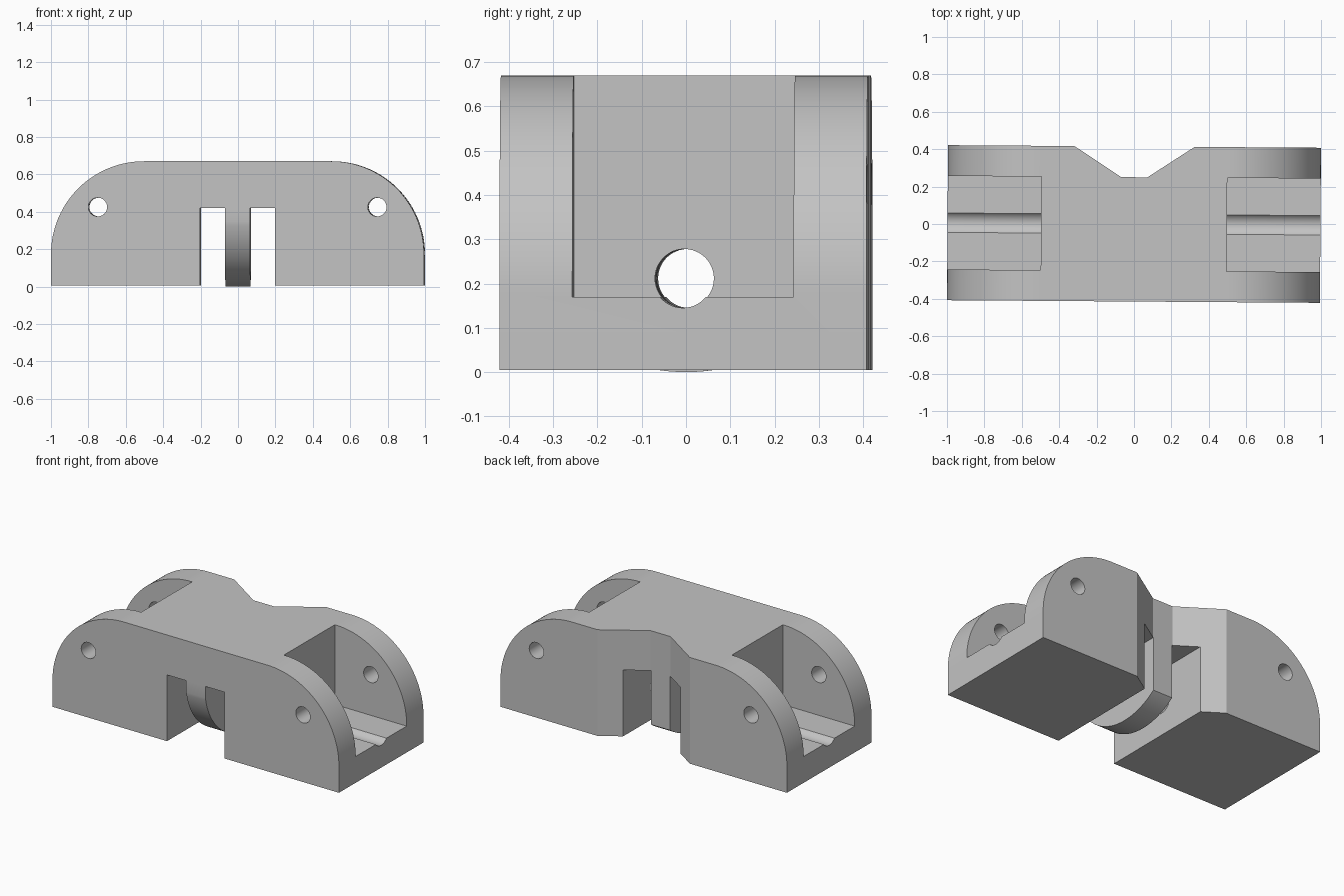
import bpy, bmesh
from math import sin, cos, pi, radians
from mathutils import Matrix

cube = bpy.data.objects.get("Cube")
if cube:
    bpy.data.objects.remove(cube, do_unlink=True)

HALF_X, HALF_Y = 0.997, 0.4145
BASE, TOP, SLOT_TOP, FLOOR = 0.005, 0.67, 0.42, 0.17

grey = bpy.data.materials.new("matte_grey")
grey.use_nodes = True
colour = (0.55, 0.55, 0.55, 1)
grey.diffuse_color = colour
grey.node_tree.nodes["Principled BSDF"].inputs["Base Color"].default_value = colour


def prism(name, outline, axis, lo, hi):
    """Extrude a 2D outline along an axis (x: yz, y: xz, z: xy outline)."""
    place = {"x": lambda a, b: (lo, a, b),
             "y": lambda a, b: (a, lo, b),
             "z": lambda a, b: (a, b, lo)}[axis]
    bm = bmesh.new()
    face = bm.faces.new([bm.verts.new(place(a, b)) for a, b in outline])
    new = bmesh.ops.extrude_face_region(bm, geom=[face])["geom"]
    step = [(hi - lo) * (axis == k) for k in "xyz"]
    bmesh.ops.translate(bm, vec=step, verts=[g for g in new if isinstance(g, bmesh.types.BMVert)])
    bmesh.ops.recalc_face_normals(bm, faces=bm.faces)
    mesh = bpy.data.meshes.new(name)
    bm.to_mesh(mesh)
    bm.free()
    mesh.materials.append(grey)
    obj = bpy.data.objects.new(name, mesh)
    bpy.context.collection.objects.link(obj)
    return obj


def arc(cx, cz, r, start, end, steps):
    angles = [radians(start + (end - start) * i / steps) for i in range(steps + 1)]
    return [(cx + r * cos(a), cz + r * sin(a)) for a in angles]


def circle(cx, cz, r, steps=48):
    return arc(cx, cz, r, 0, 360, steps)[:-1]


def rect(a0, a1, b0, b1):
    return [(a0, b0), (a1, b0), (a1, b1), (a0, b1)]


def carve(obj, cutters):
    bpy.context.view_layer.objects.active = obj
    for cutter in cutters:
        mod = obj.modifiers.new(cutter.name, "BOOLEAN")
        mod.operation, mod.solver, mod.object = "DIFFERENCE", "EXACT", cutter
        bpy.ops.object.modifier_apply(modifier=mod.name)


# Body: long block with two quarter-round upper corners
corner = HALF_X - 0.5
right = arc(0.5, TOP - corner, corner, 0, 90, 48)
left = [(-x, z) for x, z in reversed(right)]
body = prism("body", [(-HALF_X, BASE), (HALF_X, BASE)] + right + left, "y", -HALF_Y, HALF_Y)

# Central tab: half disc hanging inside the slot
rim = arc(0, SLOT_TOP, SLOT_TOP, 190, 350, 64)
edge = rim[-1][0]
tab = prism("centre_tab", [(-edge, SLOT_TOP)] + rim + [(edge, SLOT_TOP)], "x", -0.067, 0.067)

# Cutters: rear notch, long bore, cross slot, end pockets and pin holes
notch = prism("notch_cutter", [(-0.345, 0.43), (-0.07, 0.25), (0.07, 0.25), (0.345, 0.43),
                               (0.345, 0.6), (-0.345, 0.6)], "z", -0.2, 1)
bore = prism("bore_cutter", circle(0, 0.2115, 0.0665), "x", -1.2, 1.2)
slot = prism("slot_cutter", rect(-0.2, 0.2, -0.2, SLOT_TOP), "y", -0.6, 0.6)
body_cutters = [slot, notch]
for side in (-1, 1):
    lo, hi = sorted((side * 0.497, side * 1.2))
    body_cutters.append(prism("pocket_cutter", rect(-0.25, 0.25, FLOOR, 0.9), "x", lo, hi))
    body_cutters.append(prism("pin_cutter", circle(side * 0.747, 0.425, 0.05), "y", -0.6, 0.6))
body_cutters.append(bore)

carve(body, body_cutters)
carve(tab, [notch, bore])
for cutter in body_cutters:
    bpy.data.objects.remove(cutter, do_unlink=True)

# Slight turn about the vertical axis, then smooth rounded faces
bpy.ops.object.select_all(action="DESELECT")
for obj in (body, tab):
    obj.data.transform(Matrix.Rotation(-0.007, 4, "Z"))
    obj.select_set(True)
bpy.context.view_layer.objects.active = body
bpy.ops.object.shade_smooth_by_angle(angle=pi / 9)
